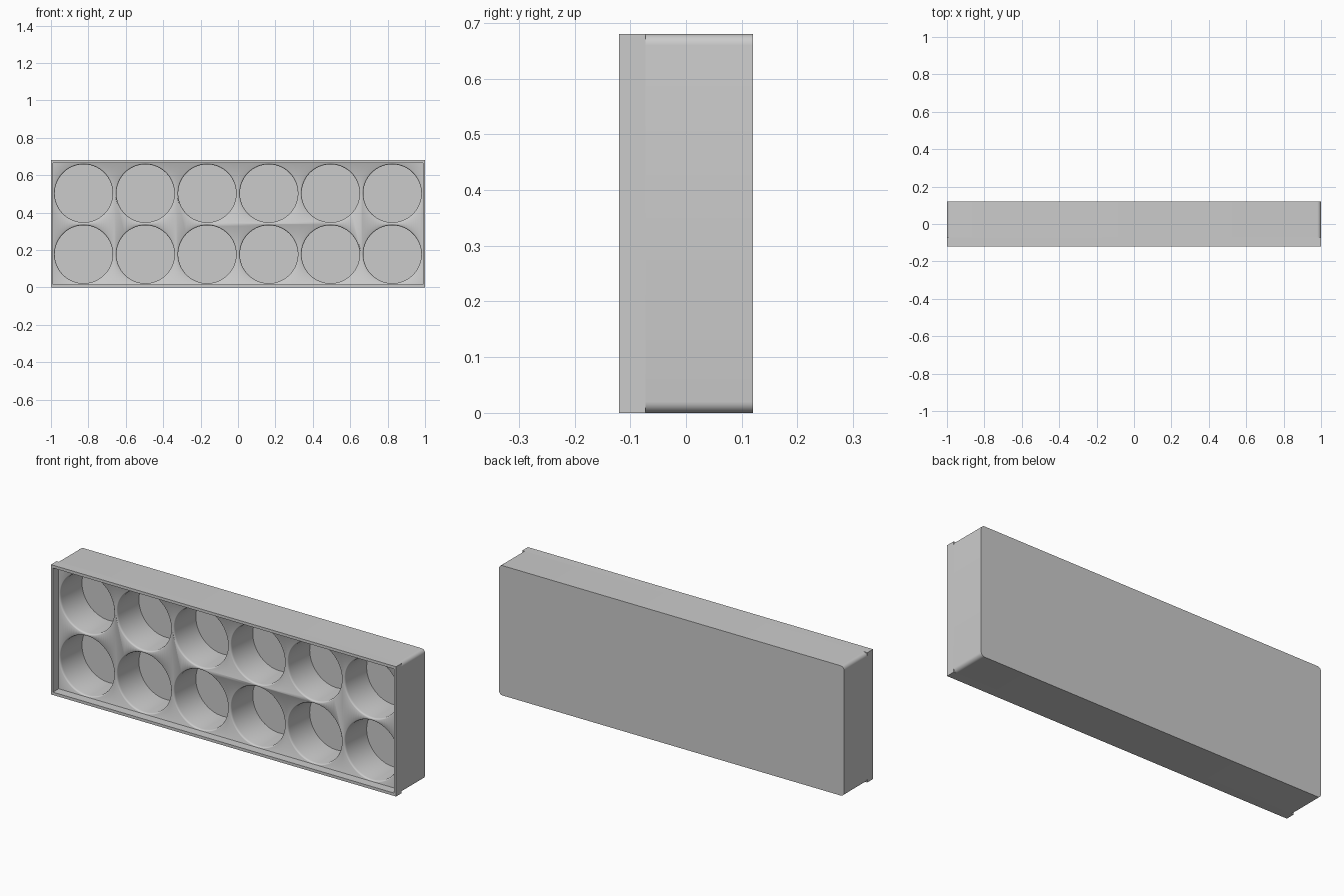
import bpy, bmesh, math

if "Cube" in bpy.data.objects:
    bpy.data.objects.remove(bpy.data.objects["Cube"])

W, H = 1.0, 0.68                  # half width, height
FRONT, DECK, BACK = -0.12, -0.073, 0.12


def make_object(name, loops, closed_ring=False):
    """Skin a stack of equal-length loops; cap the ends or join them."""
    bm = bmesh.new()
    rings = [[bm.verts.new(p) for p in loop] for loop in loops]
    n = len(rings[0])
    pairs = list(zip(rings, rings[1:]))
    if closed_ring:
        pairs.append((rings[-1], rings[0]))
    else:
        bm.faces.new(rings[0])
        bm.faces.new(rings[-1])
    for a, b in pairs:
        for i in range(n):
            j = (i + 1) % n
            bm.faces.new((a[i], a[j], b[j], b[i]))
    bmesh.ops.recalc_face_normals(bm, faces=bm.faces)
    mesh = bpy.data.meshes.new(name)
    bm.to_mesh(mesh)
    bm.free()
    obj = bpy.data.objects.new(name, mesh)
    bpy.context.collection.objects.link(obj)
    return obj


def rect(y, ix=0.0, iz=0.0):
    x = W - ix
    return [(-x, y, iz), (x, y, iz), (x, y, H - iz), (-x, y, H - iz)]


def rounded_rect(y, r=0.02, steps=6):
    pts = []
    corners = ((W - r, H - r), (r - W, H - r), (r - W, r), (W - r, r))
    for k, (cx, cz) in enumerate(corners):
        for i in range(steps + 1):
            a = (k + i / steps) * math.pi / 2
            pts.append((cx + r * math.cos(a), y, cz + r * math.sin(a)))
    return pts


def circle(cx, cz, y, r, n=64):
    return [(cx + r * math.cos(2 * math.pi * i / n), y,
             cz + r * math.sin(2 * math.pi * i / n)) for i in range(n)]


# Tray body with rounded long edges
body = make_object("tray_body", [rounded_rect(DECK), rounded_rect(BACK)])

# Cup cutters: straight wells with a softened mouth
profile = [(-0.09, 0.161), (DECK, 0.161), (-0.071, 0.158),
           (-0.067, 0.156), (-0.062, 0.155), (0.108, 0.155)]
cutters = bpy.data.collections.new("cup_cutters")
bpy.context.scene.collection.children.link(cutters)
for row, cz in enumerate((0.177, 0.503)):
    for col in range(6):
        cx = -0.825 + 0.33 * col
        cup = make_object(f"cup_cutter_{row}_{col}",
                          [circle(cx, cz, y, r) for y, r in profile])
        bpy.context.collection.objects.unlink(cup)
        cutters.objects.link(cup)

cut = body.modifiers.new("cups", 'BOOLEAN')
cut.operation = 'DIFFERENCE'
cut.solver = 'EXACT'
cut.operand_type = 'COLLECTION'
cut.collection = cutters
bpy.context.view_layer.objects.active = body
body.select_set(True)
bpy.ops.object.modifier_apply(modifier=cut.name)
for cup in list(cutters.objects):
    bpy.data.objects.remove(cup, do_unlink=True)
bpy.data.collections.remove(cutters)
bpy.ops.object.shade_smooth_by_angle(angle=math.radians(35))

# Square-cornered rim standing in front of the deck
make_object("front_rim", [rect(FRONT), rect(DECK),
                          rect(DECK, 0.012, 0.015), rect(FRONT, 0.012, 0.015)],
            closed_ring=True)
